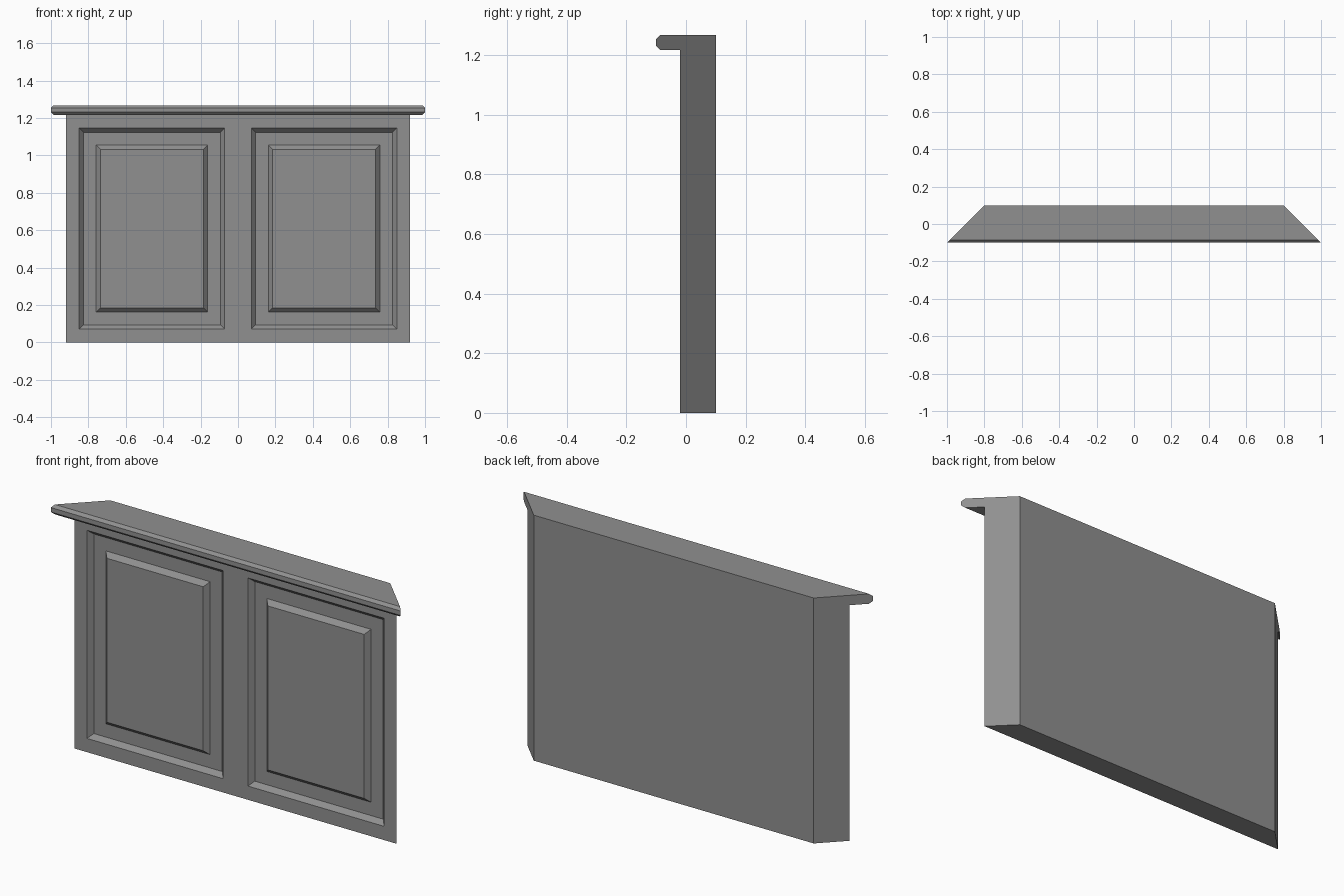
import bpy
import bmesh

cube = bpy.data.objects.get("Cube")
if cube:
    bpy.data.objects.remove(cube, do_unlink=True)

# Single flat grey finish
GREY = (0.28, 0.28, 0.28, 1.0)
paint = bpy.data.materials.new("Grey Paint")
paint.use_nodes = True
paint.diffuse_color = GREY
paint.node_tree.nodes["Principled BSDF"].inputs["Base Color"].default_value = GREY

# Sizes
BACK, FRONT, LIP = 0.1, -0.02, -0.1
TOP, UNDER, CHAMFER = 1.268, 1.217, 0.014
MITRE = 0.9  # half width at y = 0; the ends are cut at 45 degrees

# Side profile (y, z): wall with an overhanging, chamfered ledge
profile = [
    (BACK, 0), (FRONT, 0), (FRONT, UNDER),
    (LIP + CHAMFER, UNDER), (LIP, UNDER + CHAMFER),
    (LIP, TOP - CHAMFER), (LIP + CHAMFER, TOP), (BACK, TOP),
]

bm = bmesh.new()
left = [bm.verts.new((MITRE - y, y, z)) for y, z in profile]
right = [bm.verts.new((y - MITRE, y, z)) for y, z in profile]
bm.faces.new(left)
bm.faces.new(right)
for i in range(len(profile)):
    j = (i + 1) % len(profile)
    bm.faces.new((left[i], left[j], right[j], right[i]))
bmesh.ops.recalc_face_normals(bm, faces=bm.faces[:])


def wall_front():
    """Faces lying on the front of the wall."""
    return [f for f in bm.faces
            if all(abs(v.co.y - FRONT) < 0.001 for v in f.verts)]


# Split the wall front into two halves
face = wall_front()[0]
bmesh.ops.bisect_plane(bm, geom=[face] + face.edges[:] + face.verts[:],
                       plane_co=(0, 0, 0), plane_no=(1, 0, 0))

# Frame, recess bevel, sunken border, then raised centre panel
panels = wall_front()
for width, depth in ((0.071, 0), (0.022, -0.024), (0.069, 0), (0.023, 0.024)):
    bmesh.ops.inset_individual(bm, faces=panels, thickness=width,
                               depth=depth, use_even_offset=True)

mesh = bpy.data.meshes.new("panelled_counter")
bm.to_mesh(mesh)
bm.free()
mesh.materials.append(paint)
counter = bpy.data.objects.new("panelled_counter", mesh)
bpy.context.collection.objects.link(counter)
